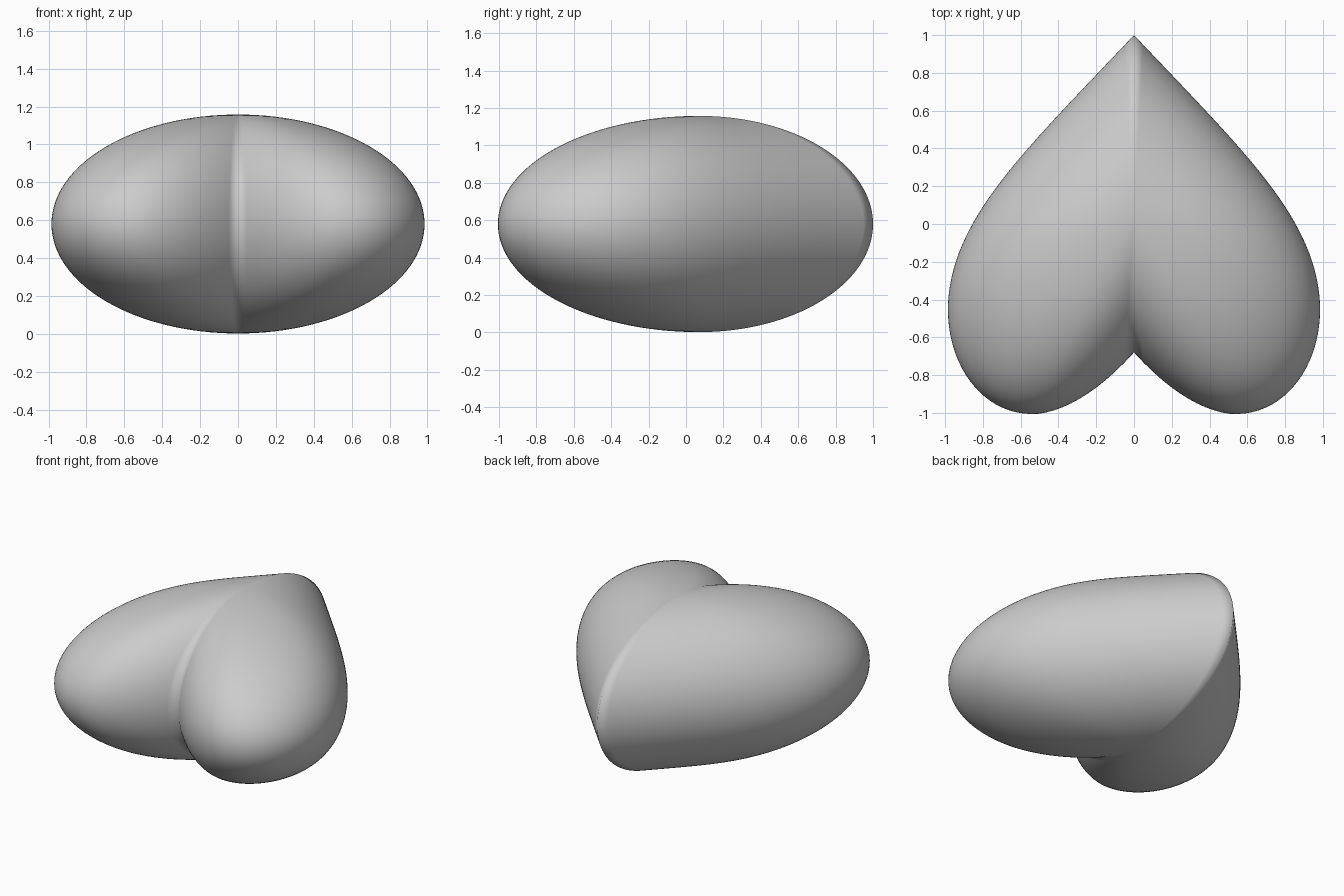
import bpy, bmesh, math

if "Cube" in bpy.data.objects:
    bpy.data.objects.remove(bpy.data.objects["Cube"])

HALF_W, HALF_L, HALF_H = 0.985, 0.855, 0.578   # half sizes of the body
CENTRE_Y = 0.07                                # point the slices shrink to


def heart_outline(t):
    """Heart curve seen from above: an ellipse bent along its middle line."""
    x = HALF_W * math.sin(t)
    a = abs(x)
    y = 0.145 - 1.05 * a + 0.45 * a * a + HALF_L * math.cos(t)
    if math.cos(t) < 0:                        # slightly fuller cleft
        y += 0.03 * max(0.0, 1 - a / 0.5)
    return x, y


# Heart body: a sphere whose round slices become scaled heart outlines
bm = bmesh.new()
bmesh.ops.create_uvsphere(bm, u_segments=128, v_segments=64, radius=1.0)
for v in bm.verts:
    s = math.hypot(v.co.x, v.co.y)
    hx, hy = heart_outline(math.atan2(v.co.x, v.co.y))
    v.co = (hx * s, CENTRE_Y + (hy - CENTRE_Y) * s, 0.58 + HALF_H * v.co.z)
for f in bm.faces:
    f.smooth = True
bmesh.ops.recalc_face_normals(bm, faces=bm.faces)

mesh = bpy.data.meshes.new("heart")
bm.to_mesh(mesh)
bm.free()
heart = bpy.data.objects.new("heart", mesh)
bpy.context.collection.objects.link(heart)
